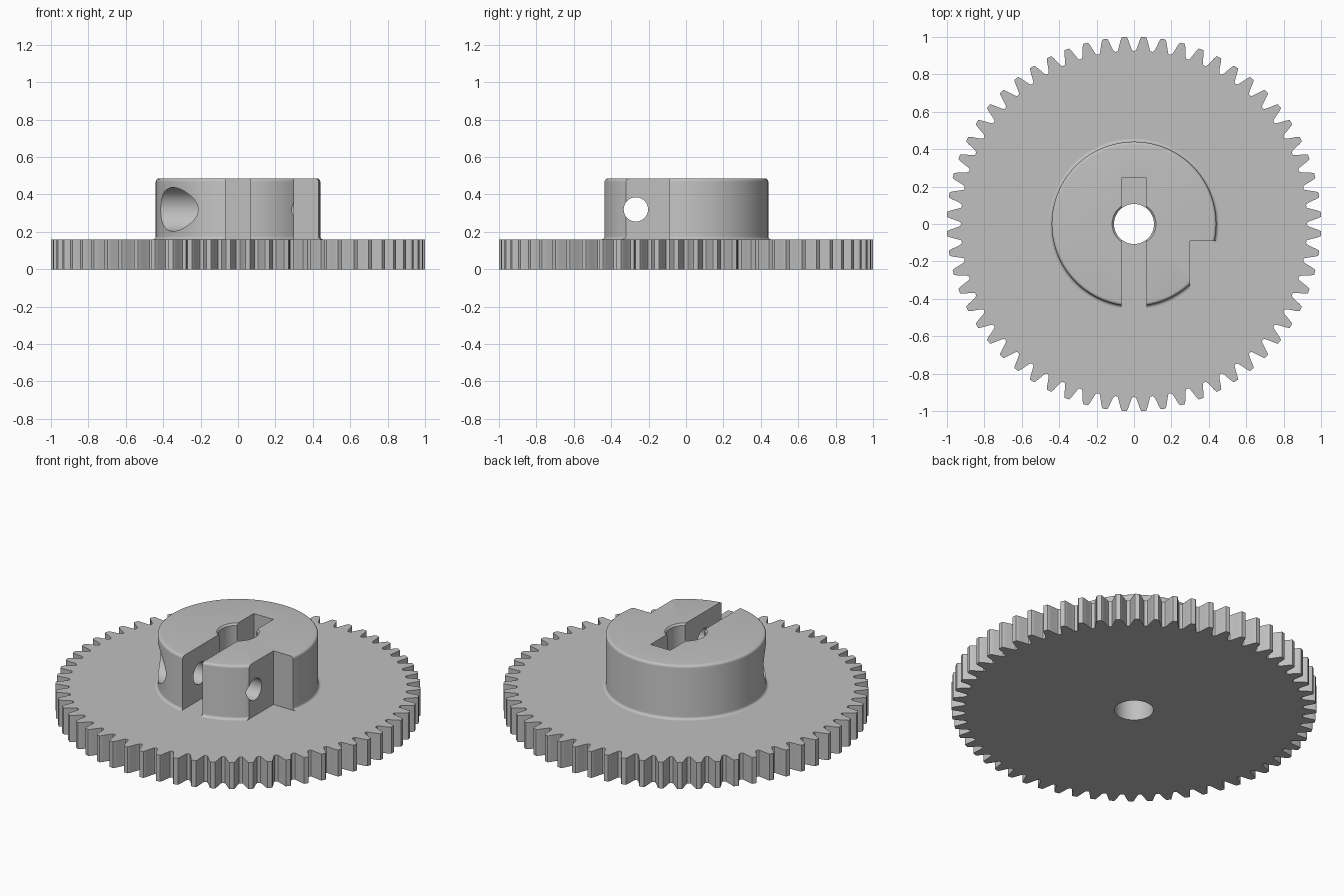
import bpy, bmesh, math
from mathutils import Matrix

cube = bpy.data.objects.get("Cube")
if cube:
    bpy.data.objects.remove(cube, do_unlink=True)

TEETH = 60
PLATE_TOP, HUB_TOP = 0.16, 0.485
HUB_R, BORE_R = 0.44, 0.107
BOLT_Y, BOLT_Z = -0.268, 0.32

grey = bpy.data.materials.new("plain grey")
grey.use_nodes = True
colour = (0.53, 0.53, 0.53, 1)
grey.diffuse_color = colour
grey.node_tree.nodes["Principled BSDF"].inputs["Base Color"].default_value = colour


def make_object(name, bm):
    bmesh.ops.recalc_face_normals(bm, faces=bm.faces)
    mesh = bpy.data.meshes.new(name)
    bm.to_mesh(mesh)
    bm.free()
    mesh.materials.append(grey)
    obj = bpy.data.objects.new(name, mesh)
    bpy.context.collection.objects.link(obj)
    return obj


def box(name, x, y, z):
    bm = bmesh.new()
    bmesh.ops.create_cube(bm, size=1)
    for v in bm.verts:
        v.co = [lo + (c + 0.5) * (hi - lo) for c, (lo, hi) in zip(v.co, (x, y, z))]
    return make_object(name, bm)


def rod(name, radius, length, matrix):
    bm = bmesh.new()
    bmesh.ops.create_cone(bm, cap_ends=True, segments=64, radius1=radius,
                          radius2=radius, depth=length, matrix=matrix)
    return make_object(name, bm)


def cross_rod(name, radius, x0, x1):
    place = Matrix.Translation(((x0 + x1) / 2, BOLT_Y, BOLT_Z))
    return rod(name, radius, x1 - x0, place @ Matrix.Rotation(math.pi / 2, 4, 'Y'))


def cut(obj, cutters):
    bpy.context.view_layer.objects.active = obj
    for cutter in cutters:
        mod = obj.modifiers.new("cut", 'BOOLEAN')
        mod.operation, mod.solver, mod.object = 'DIFFERENCE', 'EXACT', cutter
        bpy.ops.object.modifier_apply(modifier=mod.name)
        bpy.data.objects.remove(cutter, do_unlink=True)


def smooth(obj):
    bpy.ops.object.select_all(action='DESELECT')
    obj.select_set(True)
    bpy.context.view_layer.objects.active = obj
    bpy.ops.object.shade_smooth_by_angle(angle=math.radians(30))


# Toothed plate: one flank (half angle in degrees, radius), mirrored per tooth
flank = [(2.75, 0.926), (2.4, 0.929), (2.12, 0.938), (1.85, 0.951),
         (1.5, 0.968), (1.17, 0.985), (0.85, 0.998), (0.72, 1.0007)]
tooth = [(-a, r) for a, r in flank] + [(a, r) for a, r in reversed(flank)]
bm = bmesh.new()
outline = []
for i in range(TEETH):
    for a, r in tooth:
        t = math.radians((i + 0.5) * 360 / TEETH + a)
        outline.append(bm.verts.new((r * math.cos(t), r * math.sin(t), 0)))
base = bm.faces.new(outline)
top = bmesh.ops.extrude_face_region(bm, geom=[base])["geom"]
for v in top:
    if isinstance(v, bmesh.types.BMVert):
        v.co.z = PLATE_TOP
plate = make_object("gear_plate", bm)
cut(plate, [rod("bore_cutter", BORE_R, 1, Matrix())])
smooth(plate)

# Hub: lathed ring with a flared foot and rounded top edges
F = 0.016
arc = [math.radians(a) for a in range(0, 91, 18)]
profile = [(BORE_R, PLATE_TOP)]
profile += [(HUB_R + F * (1 - math.sin(a)), PLATE_TOP + F * (1 - math.cos(a))) for a in arc]
profile += [(HUB_R - F * (1 - math.cos(a)), HUB_TOP - F * (1 - math.sin(a))) for a in arc]
profile += [(BORE_R + 0.01, HUB_TOP), (BORE_R, HUB_TOP - 0.01)]
bm = bmesh.new()
SEG = 128
rings = [[bm.verts.new((r * math.cos(2 * math.pi * i / SEG),
                        r * math.sin(2 * math.pi * i / SEG), z))
          for r, z in profile] for i in range(SEG)]
n = len(profile)
for i in range(SEG):
    a, b = rings[i], rings[(i + 1) % SEG]
    for j in range(n):
        k = (j + 1) % n
        bm.faces.new((a[j], b[j], b[k], a[k]))
hub = make_object("clamp_hub", bm)

# Slot, corner notch, clamp screw hole and screw head recess
cut(hub, [
    box("slot_cutter", (-0.066, 0.066), (-0.6, 0.245), (0.1, 0.6)),
    box("notch_cutter", (0.3, 0.6), (-0.6, -0.09), (0.1, 0.6)),
    cross_rod("screw_cutter", 0.065, -0.6, 0.6),
    cross_rod("recess_cutter", 0.117, -0.6, -0.2),
])
smooth(hub)
